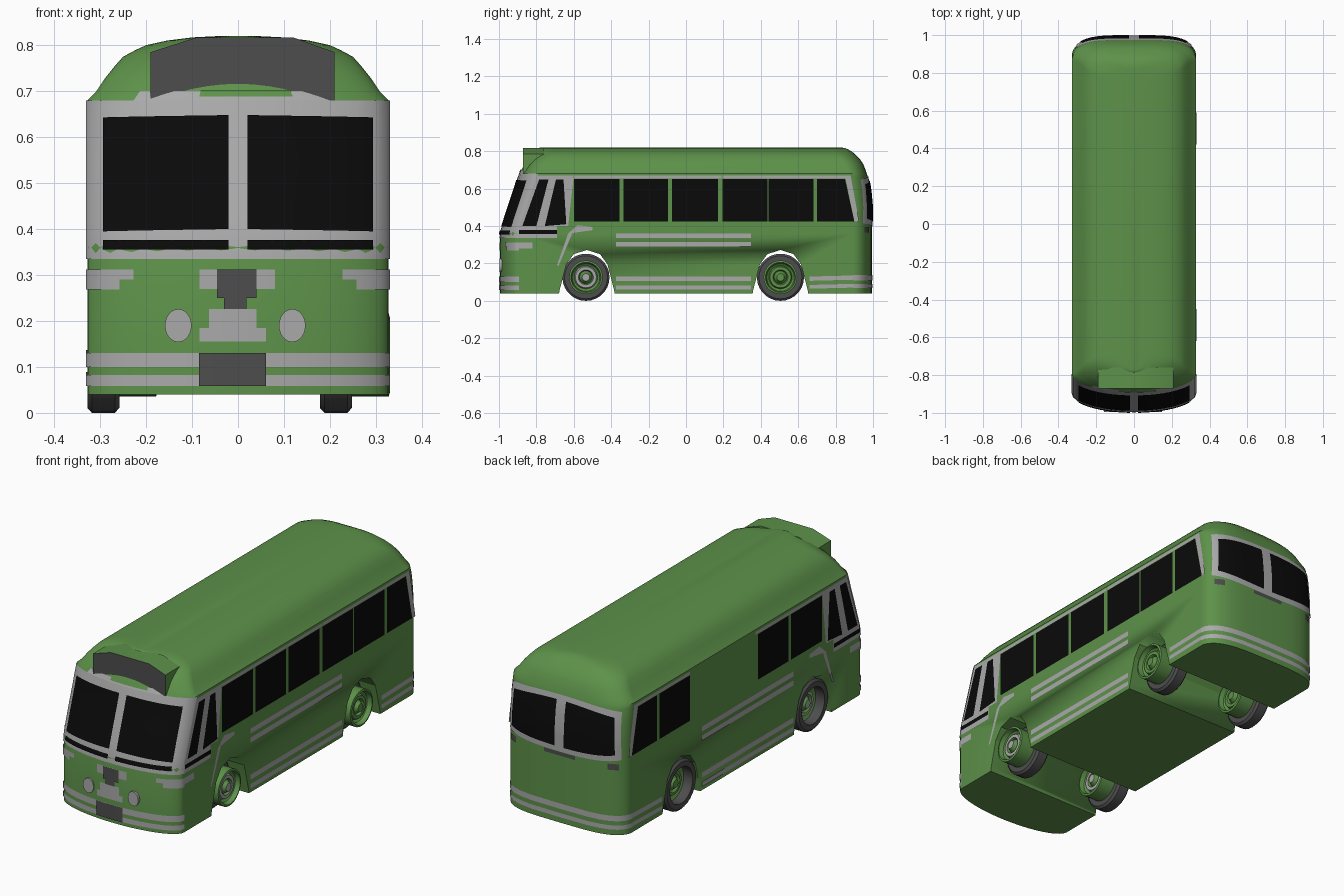
import bpy, bmesh, math
from mathutils import Vector

if "Cube" in bpy.data.objects:
    bpy.data.objects.remove(bpy.data.objects["Cube"])

def material(name, rgb):
    m = bpy.data.materials.new(name)
    m.diffuse_color = (*rgb, 1)
    m.use_nodes = True
    m.node_tree.nodes["Principled BSDF"].inputs["Base Color"].default_value = m.diffuse_color
    return m

GREEN = material("leaf_green", (0.11, 0.285, 0.068))
GREY = material("light_grey", (0.40, 0.40, 0.40))
DARK = material("dark_grey", (0.075, 0.075, 0.075))
BLACK = material("window_black", (0.003, 0.003, 0.003))

def finish(name, bm, mats, angle=35):
    me = bpy.data.meshes.new(name)
    bm.to_mesh(me)
    bm.free()
    for m in mats:
        me.materials.append(m)
    ob = bpy.data.objects.new(name, me)
    bpy.context.collection.objects.link(ob)
    bpy.ops.object.select_all(action='DESELECT')
    ob.select_set(True)
    bpy.context.view_layer.objects.active = ob
    bpy.ops.object.shade_smooth_by_angle(angle=math.radians(angle))
    return ob

# Body profile rows: height, half width, front y, rear y
ROWS = [(.04, .328, -.994, .994), (.36, .328, -.994, .994), (.40, .328, -.982, .994),
        (.50, .328, -.95, .994), (.60, .328, -.916, .985), (.66, .328, -.898, .973),
        (.68, .328, -.89, .967), (.70, .308, -.88, .96), (.73, .288, -.865, .948),
        (.755, .268, -.845, .932), (.775, .25, -.825, .913), (.79, .222, -.81, .897),
        (.80, .20, -.80, .885), (.81, .155, -.79, .867), (.817, .10, -.785, .85),
        (.82, .04, -.78, .83)]
CORNER = 0.1
SEG = 28

def row(z):
    for a, b in zip(ROWS, ROWS[1:]):
        if z <= b[0]:
            t = (z - a[0]) / (b[0] - a[0])
            return [p + (q - p) * t for p, q in zip(a, b)]
    return ROWS[-1]

def front(a, z, d=0):
    _, w, f, _ = row(z)
    return Vector(((w + d) * math.sin(a), f + CORNER - (CORNER + d) * math.cos(a), z))

def rear(a, z, d=0):
    _, w, _, r = row(z)
    s = math.sin(a)
    x = math.copysign(math.sqrt(abs(s)), s)
    return Vector(((w + d) * x, r - CORNER + (CORNER + d) * math.cos(a), z))

# Body shell lofted from floor to roof
bm = bmesh.new()
rings = []
for z, *_ in ROWS:
    angs = [math.pi * (i / SEG - .5) for i in range(SEG + 1)]
    pts = [front(a, z) for a in angs] + [rear(a, z) for a in reversed(angs)]
    rings.append([bm.verts.new(p) for p in pts])
for lo, hi in zip(rings, rings[1:]):
    n = len(lo)
    for i in range(n):
        j = (i + 1) % n
        bm.faces.new((lo[i], lo[j], hi[j], hi[i]))
bm.faces.new(list(reversed(rings[0])))
bm.faces.new(rings[-1])
bmesh.ops.recalc_face_normals(bm, faces=bm.faces)
body = finish("bus_body", bm, [GREEN])

def prism(name, pts, axis, lo, hi, mats):
    """Extrude a two-coordinate outline along x or y."""
    b = bmesh.new()
    make = (lambda p, t: (t, p[0], p[1])) if axis == 'x' else (lambda p, t: (p[0], t, p[1]))
    r0 = [b.verts.new(make(p, lo)) for p in pts]
    r1 = [b.verts.new(make(p, hi)) for p in pts]
    for i in range(len(pts)):
        j = (i + 1) % len(pts)
        b.faces.new((r0[i], r0[j], r1[j], r1[i]))
    b.faces.new(r0)
    b.faces.new(r1)
    bmesh.ops.recalc_face_normals(b, faces=b.faces)
    if len(mats) > 1:
        b.normal_update()
        for f in b.faces:
            f.material_index = 1 if f.normal.y < -.9 else 0
    return finish(name, b, mats, 20)

# Wheel arches cut through the full width
ARCH = [(-.155, 0), (-.145, .06), (-.11, .195), (-.07, .25), (0, .272), (.07, .25), (.11, .195), (.145, .06), (.155, 0)]
for cy in (-.53, .505):
    cut = prism("arch_cutter", [(cy + y, z) for y, z in ARCH], 'x', -.5, .5, [GREEN])
    cut.hide_render = True
    mod = body.modifiers.new("arch", 'BOOLEAN')
    mod.operation, mod.solver, mod.object = 'DIFFERENCE', 'EXACT', cut
    bpy.context.view_layer.objects.active = body
    bpy.ops.object.modifier_apply(modifier=mod.name)
    bpy.data.objects.remove(cut)

# Destination box above the windscreen
prism("destination_box", [(-.19, .68), (.21, .68), (.21, .785), (.12, .817), (-.09, .817), (-.19, .785)],
      'y', -.872, -.76, [GREEN, DARK])

def panel(name, mat, where, quad, d=.003):
    """Thin painted plate draped on the body; quad = bottom pair, then top pair (u, z)."""
    n, m = (1, 1) if where in ('left', 'right') else (14, 8)
    w = .328
    def conv(u):
        t = max(-1, min(1, u / w))
        return math.asin(t) if where == 'front' else math.asin(math.copysign(t * t, t))
    def place(u, z):
        if where == 'front':
            return front(u, z, d)
        if where == 'rear':
            return rear(u, z, d)
        return Vector(((w + d) * (1 if where == 'right' else -1), u, z))
    q = [Vector(p) for p in quad]
    if n > 1:
        q = [Vector((conv(p.x), p.y)) for p in q]
    b = bmesh.new()
    g = []
    for j in range(m + 1):
        l, r = q[0].lerp(q[3], j / m), q[1].lerp(q[2], j / m)
        g.append([b.verts.new(place(*l.lerp(r, i / n))) for i in range(n + 1)])
    for j in range(m):
        for i in range(n):
            b.faces.new((g[j][i], g[j][i + 1], g[j + 1][i + 1], g[j + 1][i]))
    b.normal_update()
    out = {'front': Vector((0, -1, 0)), 'rear': Vector((0, 1, 0)),
           'left': Vector((-1, 0, 0)), 'right': Vector((1, 0, 0))}[where]
    if sum((f.normal.dot(out) for f in b.faces)) < 0:
        bmesh.ops.reverse_faces(b, faces=b.faces)
    return finish(name, b, [mat])

def rect(name, mat, where, u0, u1, z0, z1, d=.003):
    panel(name, mat, where, [(u0, z0), (u1, z0), (u1, z1), (u0, z1)], d)

# Front: windscreen surround, panes and belt strips
rect("windscreen_surround", GREY, 'front', -.328, .328, .335, .68)
rect("windscreen_brow", GREY, 'front', -.225, .205, .68, .70)
for s in (-1, 1):
    panel("windscreen_pane", BLACK, 'front', [(s * .02, .40), (s * .288, .395), (s * .288, .643), (s * .02, .648)], .006)
    rect("front_belt_strip", BLACK, 'front', s * .02, s * .288, .355, .376, .006)
    rect("front_wing_upper", GREY, 'front', s * .328, s * .225, .29, .312)
    rect("front_wing_lower", GREY, 'front', s * .328, s * .255, .268, .29)
rect("brow_gap", GREEN, 'front', -.085, .12, .688, .703, .006)
rect("badge_band", GREY, 'front', -.083, .08, .27, .312)
rect("badge_plate", DARK, 'front', -.045, .04, .25, .312, .006)
rect("badge_foot", DARK, 'front', -.03, .018, .226, .25, .006)
rect("grille_upper", GREY, 'front', -.063, .04, .185, .226)
rect("grille_lower", GREY, 'front', -.083, .06, .155, .185)
for z0, z1 in ((.10, .13), (.058, .082)):
    rect("front_stripe", GREY, 'front', -.328, .328, z0, z1)
    rect("rear_stripe", GREY, 'rear', -.328, .328, z0 + .01, z1 + .007)
rect("number_plate", DARK, 'front', -.083, .06, .058, .13, .006)

# Headlights
for x in (-.13, .118):
    bm = bmesh.new()
    bmesh.ops.create_cone(bm, cap_ends=True, segments=24, radius1=1, radius2=1, depth=.03)
    y = front(math.asin(x / .328), .19).y + .006
    for v in bm.verts:
        v.co = Vector((x + v.co.x * .029, y - v.co.z, .19 + v.co.y * .036))
    bmesh.ops.recalc_face_normals(bm, faces=bm.faces)
    finish("headlight", bm, [GREY])

# Rear: twin windows, lamps and handle bar
for s in (-1, 1):
    panel("rear_window_frame", GREY, 'rear', [(0, .395), (s * .305, .415), (s * .298, .648), (0, .668)])
    panel("rear_window", BLACK, 'rear', [(s * .025, .42), (s * .28, .44), (s * .272, .622), (s * .025, .645)], .006)
    rect("rear_lamp", DARK, 'rear', s * .25, s * .295, .365, .395)
rect("rear_handle", DARK, 'rear', -.085, .085, .375, .394)

# Sides: windows, pillars and stripes
WINDOWS = [(-.60, -.355), (-.335, -.095), (-.075, .17), (.195, .435), (.442, .682)]
for side in ('left', 'right'):
    for i, (y0, y1) in enumerate(WINDOWS):
        if side == 'left' and i in (2, 3):
            continue    # blank panels on this side
        rect("side_window", BLACK, side, y0, y1, .425, .652)
        rect("window_top_trim", GREY, side, y0, y1 + .02, .655, .67)
    panel("last_side_window", BLACK, side, [(.70, .425), (.90, .425), (.85, .652), (.70, .652)])
    rect("window_top_trim", GREY, side, .69, .86, .655, .67)
    panel("rear_pillar", GREY, side, [(.90, .425), (.925, .425), (.88, .67), (.85, .67)])
    # cab windows
    panel("cab_window_surround", GREY, side, [(-.89, .40), (-.63, .40), (-.60, .67), (-.80, .67)])
    panel("cab_front_window", BLACK, side, [(-.875, .40), (-.80, .40), (-.735, .65), (-.785, .65)], .006)
    panel("cab_door_window", BLACK, side, [(-.755, .40), (-.64, .41), (-.655, .65), (-.695, .65)], .006)
    rect("cab_belt", GREY, side, -.893, -.69, .335, .40)
    rect("cab_belt_strip", BLACK, side, -.893, -.69, .357, .378, .006)
    rect("cab_wing", GREY, side, -.893, -.82, .28, .312)
    panel("cab_flash", GREY, side, [(-.69, .19), (-.68, .19), (-.60, .38), (-.63, .36)])
    panel("cab_flash_tail", GREY, side, [(-.63, .36), (-.50, .378), (-.50, .395), (-.58, .405)])
    # stripes
    for z0, z1 in ((.335, .36), (.29, .315), (.105, .13), (.06, .083)):
        rect("side_stripe", GREY, side, -.373, .348, z0, z1)
    for z0, z1 in ((.107, .13), (.065, .085)):
        panel("rear_quarter_stripe", GREY, side, [(.66, z0), (.894, z0 + .006), (.894, z1 + .006), (.66, z1)])

def lathe(name, profile, origin, mats, rule=None, seg=28, closed=False):
    """Spin (x offset, radius) pairs about the axle."""
    b = bmesh.new()
    o = Vector(origin)
    rr = []
    for x, r in profile:
        rr.append([b.verts.new(o + Vector((x, r * math.cos(k * math.tau / seg), r * math.sin(k * math.tau / seg))))
                   for k in range(seg)])
    last = len(profile) if closed else len(profile) - 1
    for i in range(last):
        i2 = (i + 1) % len(profile)
        for k in range(seg):
            j = (k + 1) % seg
            f = b.faces.new((rr[i][k], rr[i][j], rr[i2][j], rr[i2][k]))
            if rule:
                f.material_index = int(rule((profile[i][1] + profile[i2][1]) / 2))
    bmesh.ops.remove_doubles(b, verts=b.verts, dist=1e-5)
    bmesh.ops.recalc_face_normals(b, faces=b.faces)
    finish(name, b, mats)

# Wheels: tyre ring plus a rim that sits further along +x
TYRE = [(0, .09), (0, .115), (.01, .126), (.06, .126), (.07, .115), (.07, .09)]
RIM = [(.03, 0), (.03, .02), (.05, .035), (.04, .045), (.04, .058), (.06, .066), (.05, .09), (.15, .09),
       (.153, .08), (.13, .074), (.12, .062), (.135, .056), (.135, .04), (.122, .034), (.145, .02), (.145, 0)]
for label, y in (("front", -.535), ("rear", .505)):
    for x in (-.328, .178):
        o = (x, y, .126)
        lathe(label + "_tyre", TYRE, o, [DARK], closed=True)
        rule = (lambda r: .04 < r < .06 or r < .015) if label == "front" else None
        lathe(label + "_rim", RIM, o, [GREEN, GREY], rule)
